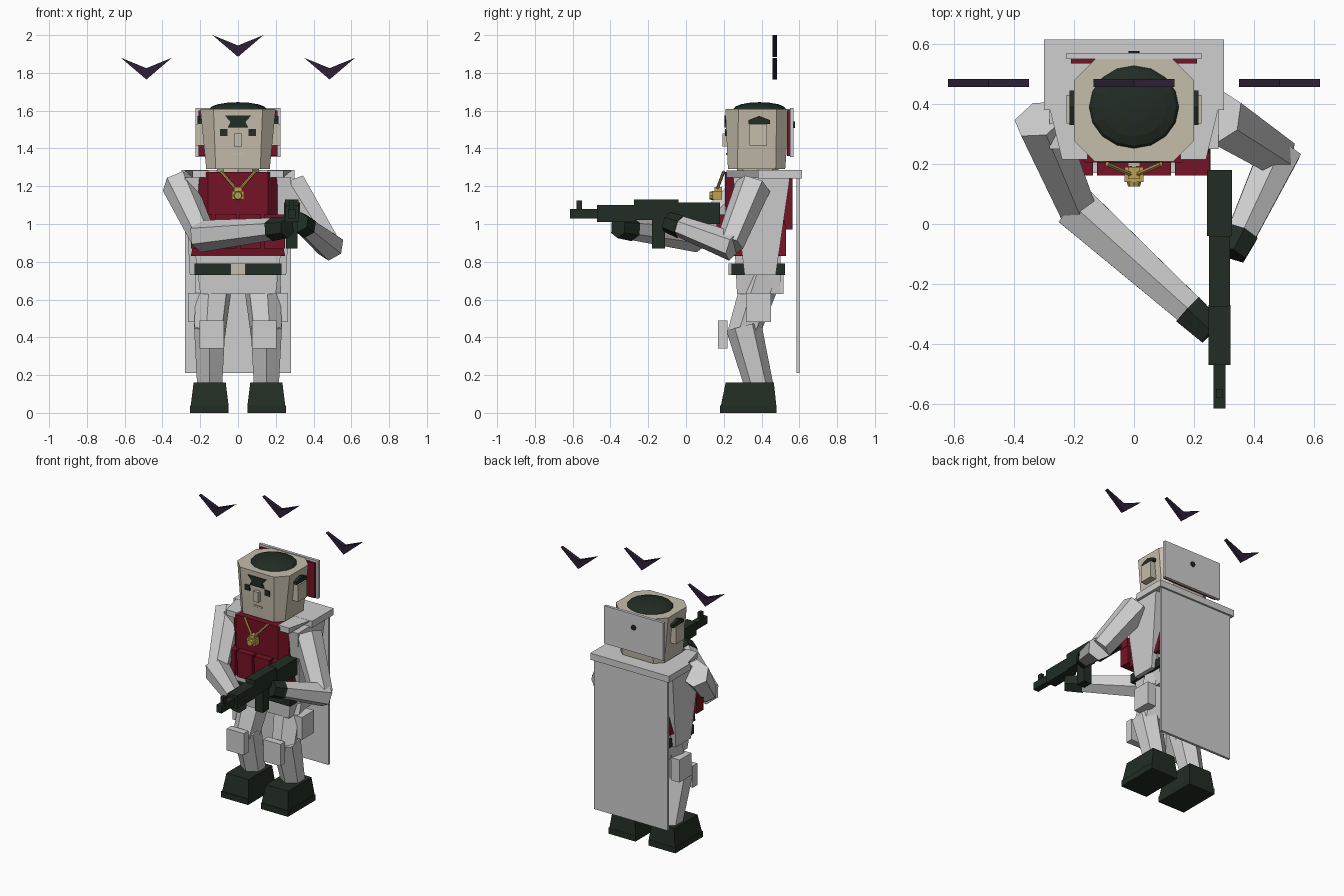
import bpy
import bmesh
from math import pi
from mathutils import Vector, Matrix

cube = bpy.data.objects.get("Cube")
if cube:
    bpy.data.objects.remove(cube, do_unlink=True)


def material(name, r, g, b):
    mat = bpy.data.materials.new(name)
    mat.use_nodes = True
    mat.diffuse_color = (r, g, b, 1)
    bsdf = mat.node_tree.nodes["Principled BSDF"]
    bsdf.inputs["Base Color"].default_value = (r, g, b, 1)
    bsdf.inputs["Roughness"].default_value = 0.9
    return mat


WHITE = material("off_white_cloth", .62, .62, .62)
RED = material("dark_red_cloth", .18, .006, .018)
SKIN = material("pale_skin", .56, .51, .41)
DARK = material("dark_green", .016, .026, .017)
GOLD = material("gold", .52, .36, .08)
PURPLE = material("dark_purple", .025, .014, .036)


def finish(name, bm, mat, mirror=False):
    bmesh.ops.recalc_face_normals(bm, faces=bm.faces)
    mesh = bpy.data.meshes.new(name)
    bm.to_mesh(mesh)
    bm.free()
    mesh.materials.append(mat)
    obj = bpy.data.objects.new(name, mesh)
    bpy.context.scene.collection.objects.link(obj)
    if mirror:
        obj.modifiers.new("mirror_across_middle", "MIRROR")
    return obj


def loft(name, mat, lower, upper, mirror=False):
    """Join two matching rings of points and close both ends."""
    bm = bmesh.new()
    a = [bm.verts.new(p) for p in lower]
    b = [bm.verts.new(p) for p in upper]
    bm.faces.new(a)
    bm.faces.new(b)
    for i in range(len(a)):
        j = (i + 1) % len(a)
        bm.faces.new((a[i], a[j], b[j], b[i]))
    return finish(name, bm, mat, mirror)


def ring(x, y, z, cut=0):
    """Rectangle at height z, with optional cut corners."""
    (l, r), (f, k) = x, y
    if not cut:
        return [(l, f, z), (r, f, z), (r, k, z), (l, k, z)]
    return [(l + cut, f, z), (r - cut, f, z), (r, f + cut, z), (r, k - cut, z),
            (r - cut, k, z), (l + cut, k, z), (l, k - cut, z), (l, f + cut, z)]


def box(name, mat, x, y, z, mirror=False):
    return loft(name, mat, ring(x, y, z[0]), ring(x, y, z[1]), mirror)


def limb(name, mat, start, end, r1, r2, sides=6, mirror=False):
    start, end = Vector(start), Vector(end)
    axis = end - start
    bm = bmesh.new()
    place = Matrix.Translation((start + end) / 2) @ axis.to_track_quat("Z", "Y").to_matrix().to_4x4()
    bmesh.ops.create_cone(bm, cap_ends=True, segments=sides, radius1=r1, radius2=r2,
                          depth=axis.length, matrix=place)
    return finish(name, bm, mat, mirror)


def plate(name, mat, outline, front, back):
    """Flat x-z outline given thickness along y."""
    return loft(name, mat, [(x, front, z) for x, z in outline],
                [(x, back, z) for x, z in outline])


# Boots and legs
box("boot_sole", DARK, (.05, .255), (.18, .48), (0, .04), True)
loft("boot", DARK, ring((.05, .25), (.185, .478), .04),
     ring((.065, .235), (.21, .465), .16), True)
limb("shin", WHITE, (.15, .39, .13), (.15, .305, .46), .075, .095, mirror=True)
limb("thigh", WHITE, (.15, .3, .41), (.125, .41, .74), .085, .105, mirror=True)
box("knee_pad", WHITE, (.075, .205), (.17, .22), (.34, .49), True)
box("hip_pouch", WHITE, (.2, .265), (.32, .45), (.48, .635), True)

# Pelvis, belt and coat
loft("pelvis", WHITE, ring((-.2, .2), (.27, .5), .63), ring((-.225, .225), (.26, .5), .83))
box("coat_tail", WHITE, (-.2, .2), (.475, .515), (.63, .74))
box("belt", DARK, (-.23, .23), (.24, .525), (.73, .79))
box("belt_buckle", SKIN, (-.04, .04), (.226, .25), (.73, .79))
loft("coat_side", WHITE, ring((.2, .255), (.31, .475), .73),
     ring((.2, .282), (.25, .55), 1.245), True)

# Vest with pouches
loft("vest", RED, ring((-.21, .21), (.21, .53), .95, .05),
     ring((-.21, .21), (.205, .53), 1.275, .05))
loft("vest_waist", RED, ring((-.25, .25), (.255, .53), .83),
     ring((-.215, .215), (.225, .53), 1.0))
for i in range(4):
    mid = (i - 1.5) * .13
    box("vest_pouch", RED, (mid - .055, mid + .055), (.168, .24), (.87, 1.03))
    box("vest_pouch_flap", RED, (mid - .058, mid + .058), (.162, .24), (.99, 1.05))
box("back_pack", RED, (-.2, .2), (.52, .565), (.97, 1.24))

# Shoulder yoke and cape
box("cape_yoke", WHITE, (-.3, .3), (.38, .615), (1.24, 1.285))
loft("shoulder_strap", WHITE, ring((.155, .24), (.215, .4), 1.245),
     [(.155, .215, 1.284), (.24, .215, 1.284), (.285, .4, 1.284), (.155, .4, 1.284)], True)
box("cape", WHITE, (-.28, .28), (.585, .602), (.21, 1.25))

# Head and hair
limb("neck", SKIN, (0, .38, 1.22), (0, .38, 1.3), .11, .11, 8)
loft("head", SKIN, ring((-.168, .168), (.222, .525), 1.29, .05),
     ring((-.2, .2), (.208, .55), 1.61, .07))
bm = bmesh.new()
bmesh.ops.create_uvsphere(bm, u_segments=16, v_segments=8, radius=1, matrix=Matrix.Translation(
    (0, .39, 1.607)) @ Matrix.Diagonal((.152, .14, .038, 1)))
finish("hair_cap", bm, DARK)

# Face
plate("forelock", DARK, [(-.07, 1.575), (.07, 1.575), (.04, 1.54), (.055, 1.51),
                         (-.055, 1.51), (-.04, 1.54)], .204, .215)
box("eye", DARK, (.056, .094), (.207, .218), (1.465, 1.502), True)
box("nose", SKIN, (-.02, .02), (.192, .23), (1.41, 1.48))
box("mouth", SKIN, (-.035, .035), (.212, .222), (1.365, 1.375))
box("ear", SKIN, (.17, .225), (.335, .43), (1.415, 1.53), True)
sideburn = [(.33, 1.53), (.445, 1.53), (.445, 1.55), (.388, 1.572), (.33, 1.55)]
loft("sideburn", DARK, [(.18, y, z) for y, z in sideburn],
     [(.215, y, z) for y, z in sideburn], True)

# Plate behind the head
box("head_plate", WHITE, (-.225, .225), (.55, .57), (1.355, 1.615))
box("head_plate_lining", RED, (-.21, .21), (.535, .552), (1.36, 1.6))
limb("plate_stud", DARK, (0, .565, 1.525), (0, .577, 1.525), .018, .018, 8)

# Necklace
limb("chain", GOLD, (.09, .2, 1.278), (.01, .165, 1.185), .008, .008, mirror=True)
box("pendant", GOLD, (-.032, .032), (.14, .19), (1.13, 1.175))
box("pendant_top", GOLD, (-.02, .02), (.15, .19), (1.175, 1.195))
limb("pendant_gem", GOLD, (0, .125, 1.15), (0, .145, 1.15), .02, .025, 8)

# Right arm reaching across the chest
limb("right_upper_arm", WHITE, (-.315, .35, 1.21), (-.185, .04, .93), .09, .07)
limb("right_forearm", WHITE, (-.2, .06, .935), (.2, -.3, .975), .085, .058)
limb("right_hand", DARK, (.18, -.285, .973), (.26, -.36, .98), .064, .055)

# Left arm bent outward
limb("left_upper_arm", WHITE, (.28, .355, 1.2), (.475, .23, .89), .095, .075)
limb("left_forearm", WHITE, (.49, .25, .88), (.355, -.04, .99), .078, .056)
limb("left_hand", DARK, (.36, -.03, .985), (.325, -.1, 1.01), .062, .055)

# Rifle, listed from stock to muzzle
rifle = [
    ("stock", .042, (-.04, .18), (1.0, 1.115)),
    ("receiver", .035, (-.275, -.04), (1.02, 1.13)),
    ("handguard", .037, (-.47, -.27), (1.01, 1.1)),
    ("barrel", .02, (-.615, -.46), (1.03, 1.08)),
    ("front_sight", .012, (-.58, -.55), (1.07, 1.125)),
    ("magazine", .03, (-.18, -.11), (.87, 1.03)),
]
for part, half, y, z in rifle:
    box("rifle_" + part, DARK, (.285 - half, .285 + half), y, z)

# Flying bats
for x, z in ((0, 0), (-.485, -.12), (.485, -.12)):
    wings = [(-.135, 2), (0, 1.885), (.135, 2), (0, 1.945)]
    bm = bmesh.new()
    rows = [[bm.verts.new((x + u, y, z + v)) for u, v in wings] for y in (.457, .483)]
    for a, b, c, d in rows:
        bm.faces.new((a, b, d))
        bm.faces.new((b, c, d))
    for i in range(4):
        j = (i + 1) % 4
        bm.faces.new((rows[0][i], rows[0][j], rows[1][j], rows[1][i]))
    finish("bat", bm, PURPLE)
